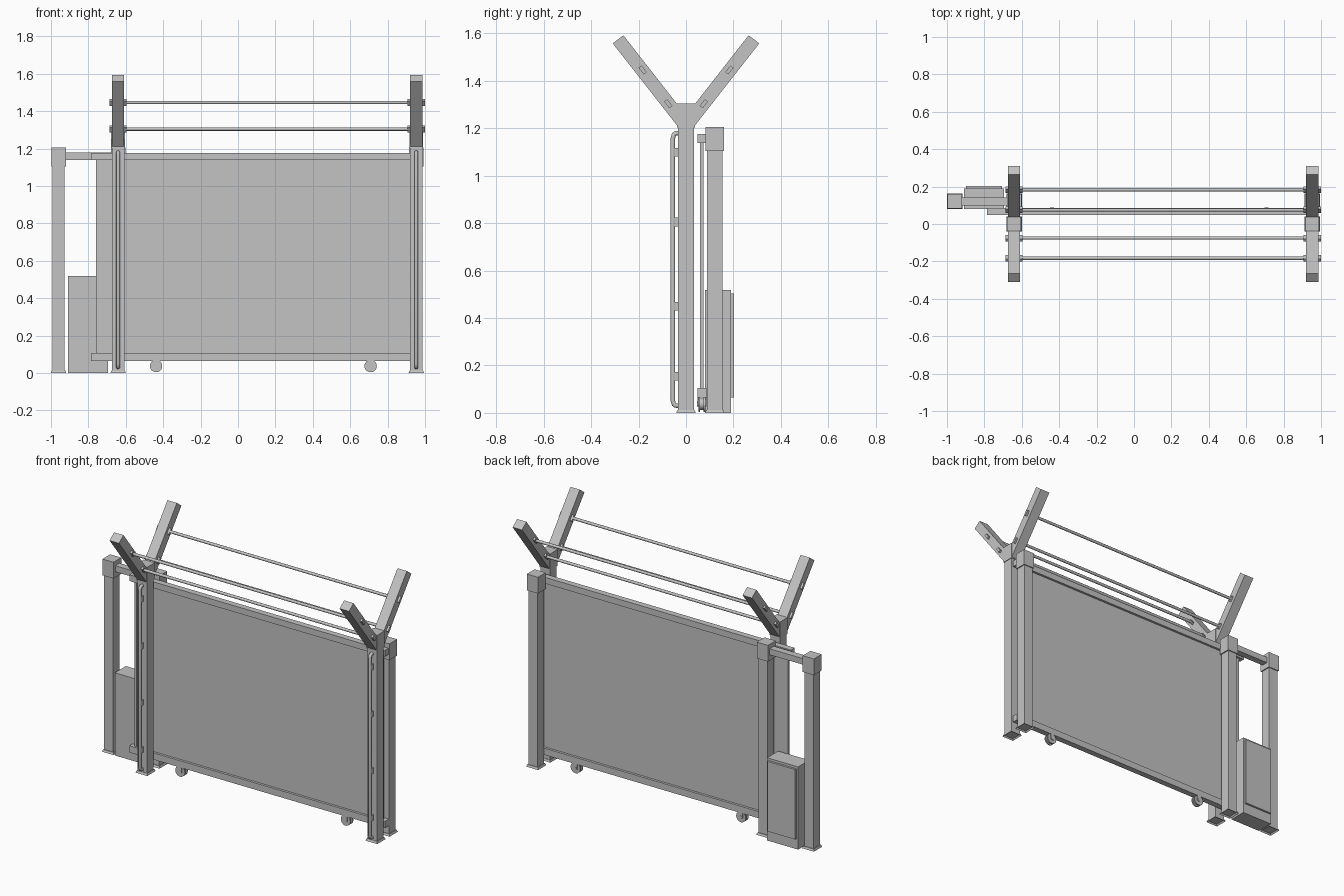
import bpy, bmesh, math
from mathutils import Matrix, Vector

if "Cube" in bpy.data.objects:
    bpy.data.objects.remove(bpy.data.objects["Cube"])

grey = bpy.data.materials.new("grey_metal")
grey.diffuse_color = (0.55, 0.55, 0.55, 1)
grey.use_nodes = True
grey.node_tree.nodes["Principled BSDF"].inputs["Base Color"].default_value = grey.diffuse_color


def finish(name, bm, smooth=False):
    bmesh.ops.recalc_face_normals(bm, faces=bm.faces)
    mesh = bpy.data.meshes.new(name)
    bm.to_mesh(mesh)
    bm.free()
    mesh.materials.append(grey)
    obj = bpy.data.objects.new(name, mesh)
    bpy.context.collection.objects.link(obj)
    if smooth:
        bpy.ops.object.select_all(action='DESELECT')
        obj.select_set(True)
        bpy.context.view_layer.objects.active = obj
        bpy.ops.object.shade_smooth_by_angle(angle=math.radians(35))
    return obj


def box(name, x, y, z, tilt=0):
    """Box from three (min, max) ranges, tilted about its x axis."""
    centre = Vector((sum(x) / 2, sum(y) / 2, sum(z) / 2))
    size = Matrix.Diagonal((x[1] - x[0], y[1] - y[0], z[1] - z[0], 1))
    bm = bmesh.new()
    bmesh.ops.create_cube(bm, size=1, matrix=Matrix.Translation(centre)
                          @ Matrix.Rotation(tilt, 4, 'X') @ size)
    return finish(name, bm)


def cylinder(name, centre, radius, length, axis, segments=20):
    turn = Matrix.Rotation(math.pi / 2, 4, 'Y' if axis == 'X' else 'X')
    bm = bmesh.new()
    bmesh.ops.create_cone(bm, cap_ends=True, segments=segments, radius1=radius,
                          radius2=radius, depth=length,
                          matrix=Matrix.Translation(centre) @ turn)
    return finish(name, bm, True)


def foot(name, cx, cy):
    """Flared base plate, hollow underneath."""
    bm = bmesh.new()
    bmesh.ops.create_cone(bm, cap_ends=True, segments=4, radius1=0.041 * 2 ** .5,
                          radius2=0.036 * 2 ** .5, depth=0.013,
                          matrix=Matrix.Translation((cx, cy, 0.0065))
                          @ Matrix.Rotation(math.pi / 4, 4, 'Z'))
    under = [f for f in bm.faces if f.calc_center_median().z < 0.001]
    bmesh.ops.inset_region(bm, faces=under, thickness=0.01)
    bmesh.ops.translate(bm, verts=under[0].verts, vec=(0, 0, 0.009))
    finish(name, bm)


def post(name, cx, cy, top, half, cap_half):
    foot(name + "_foot", cx, cy)
    box(name, (cx - half, cx + half), (cy - half, cy + half), (0.012, top))
    box(name + "_cap", (cx - cap_half, cx + cap_half),
        (cy - cap_half, cy + cap_half), (top, top + 0.102))


def arm(name, cx, side):
    """Slanted arm as an extruded side profile."""
    profile = [(0.03, 1.202), (0.309, 1.558), (0.264, 1.592), (0.03, 1.293)]
    bm = bmesh.new()
    face = bm.faces.new([bm.verts.new((cx - 0.0325, side * y, z)) for y, z in profile])
    out = bmesh.ops.extrude_face_region(bm, geom=[face])
    moved = [v for v in out["geom"] if isinstance(v, bmesh.types.BMVert)]
    bmesh.ops.translate(bm, verts=moved, vec=(0.065, 0, 0))
    finish(name, bm)


def guide_tube(name, cx):
    """Vertical tube whose bent ends run back into the post."""
    upper = [(-0.028, 1.18), (-0.044, 1.179), (-0.051, 1.174), (-0.055, 1.16)]
    path = upper + [(y, 1.21 - z) for y, z in reversed(upper)]
    curve = bpy.data.curves.new(name, 'CURVE')
    curve.dimensions = '3D'
    curve.bevel_depth = 0.01
    curve.bevel_resolution = 3
    curve.use_fill_caps = True
    spline = curve.splines.new('POLY')
    spline.points.add(len(path) - 1)
    for point, (y, z) in zip(spline.points, path):
        point.co = (cx, y, z, 1)
    spline.use_smooth = True
    curve.materials.append(grey)
    bpy.context.collection.objects.link(bpy.data.objects.new(name, curve))


LEFT, RIGHT = -0.641, 0.953
lean = math.atan2(0.279, 0.356)

# front posts with forked arms and guide tubes
for label, cx in (("left", LEFT), ("right", RIGHT)):
    post(label + "_front_post", cx, 0, 1.203, 0.033, 0.037)
    guide_tube(label + "_guide_tube", cx)
    for z in (1.1, 0.805, 0.45, 0.155):
        box(label + "_tube_bracket", (cx - 0.008, cx + 0.008), (-0.05, -0.03),
            (z - 0.018, z + 0.018))
    for side, end in ((-1, "front"), (1, "back")):
        arm(f"{label}_{end}_arm", cx, side)
        for y, z in ((0.183, 1.446), (0.075, 1.304)):
            box("rod_plate", (cx - 0.046, cx + 0.046),
                (side * y - 0.008, side * y + 0.008), (z - 0.018, z + 0.018),
                -side * lean)

# long rods between the arms
for side in (-1, 1):
    for y, z in ((0.183, 1.446), (0.075, 1.304)):
        cylinder("cross_rod", ((LEFT + RIGHT) / 2, side * y, z), 0.009,
                 RIGHT - LEFT, 'X', 12)

# back posts and the short beam
for label, cx in (("end", -0.959), ("left", LEFT), ("right", RIGHT)):
    post(label + "_back_post", cx, 0.121, 1.104, 0.032, 0.0385)
box("short_beam", (-0.93, LEFT), (0.1, 0.142), (1.14, 1.178))

# sliding gate
box("gate_top_rail", (-0.787, 0.985), (0.048, 0.086), (1.138, 1.177))
box("gate_bottom_rail", (-0.787, 0.985), (0.048, 0.086), (0.064, 0.106))
box("gate_panel", (-0.75, 0.95), (0.063, 0.071), (0.1, 1.145))
for x in (-0.752, 0.952):
    box("gate_end_bar", (x - 0.008, x + 0.008), (0.06, 0.074), (0.1, 1.145))

# grooved gate wheels
for x in (-0.438, 0.709):
    for y in (0.056, 0.078):
        cylinder("wheel_rim", (x, y, 0.037), 0.033, 0.008, 'Y', 24)
    cylinder("wheel_core", (x, 0.067, 0.037), 0.024, 0.02, 'Y', 24)
    cylinder("wheel_axle", (x, 0.067, 0.037), 0.01, 0.04, 'Y', 12)
    for y in (0.05, 0.084):
        box("wheel_bracket", (x - 0.013, x + 0.013), (y - 0.002, y + 0.002),
            (0.03, 0.068))

# motor cabinet with raised back door
box("cabinet", (-0.91, -0.695), (0.08, 0.19), (0, 0.518))
box("cabinet_door", (-0.899, -0.706), (0.19, 0.203), (0.065, 0.503))
